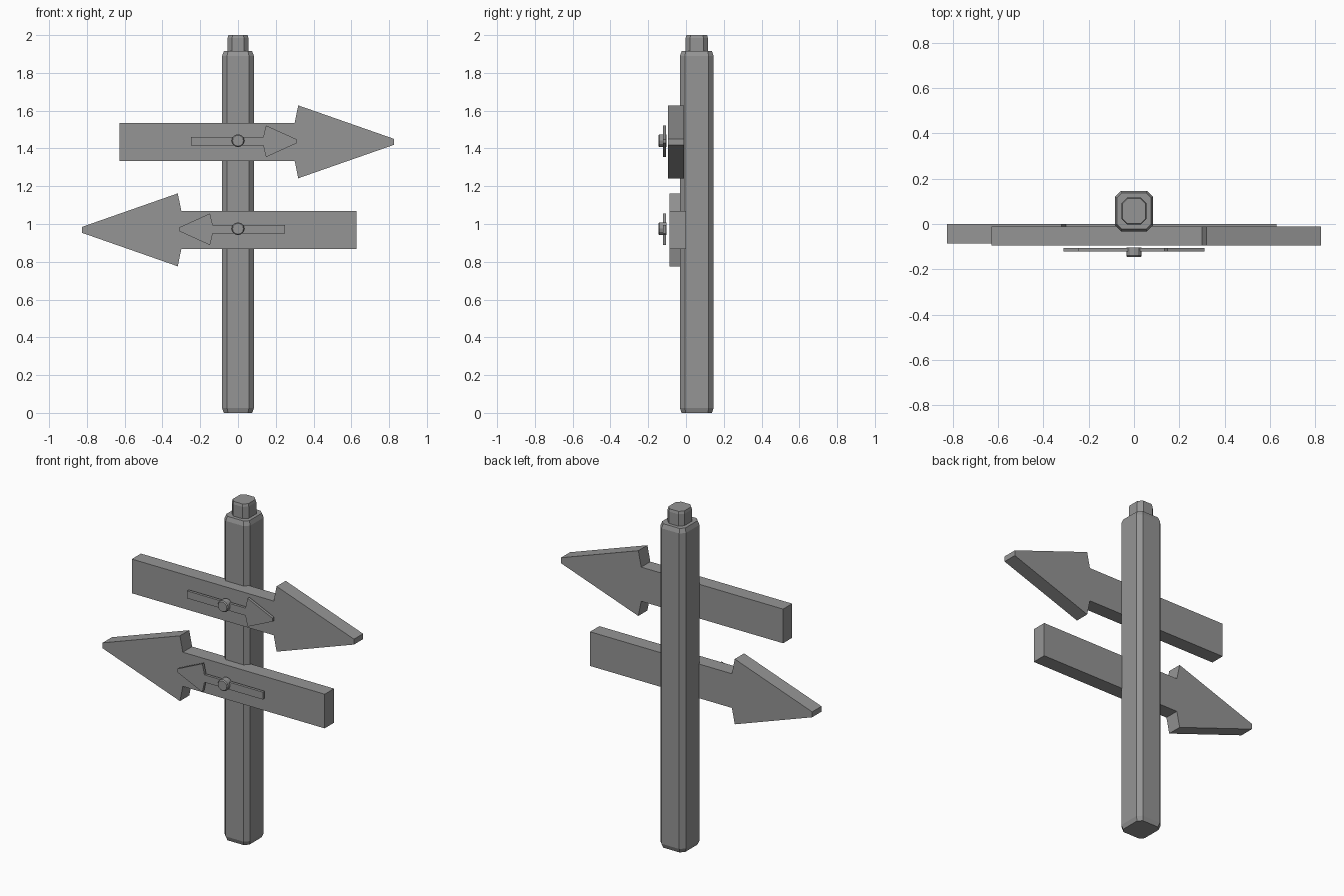
import bpy
import bmesh
import math

if "Cube" in bpy.data.objects:
    bpy.data.objects.remove(bpy.data.objects["Cube"])

grey = bpy.data.materials.new("plain_grey")
grey.diffuse_color = (0.3, 0.3, 0.3, 1)
grey.use_nodes = True
grey.node_tree.nodes["Principled BSDF"].inputs["Base Color"].default_value = grey.diffuse_color


def finish(name, bm):
    bmesh.ops.recalc_face_normals(bm, faces=bm.faces)
    mesh = bpy.data.meshes.new(name)
    bm.to_mesh(mesh)
    bm.free()
    mesh.materials.append(grey)
    obj = bpy.data.objects.new(name, mesh)
    bpy.context.collection.objects.link(obj)
    return obj


def loft(name, rings):
    """Skin equal-length rings of points and cap both ends."""
    bm = bmesh.new()
    loops = [[bm.verts.new(p) for p in ring] for ring in rings]
    for a, b in zip(loops, loops[1:]):
        for i in range(len(a)):
            j = (i + 1) % len(a)
            bm.faces.new((a[i], a[j], b[j], b[i]))
    bm.faces.new(loops[0])
    bm.faces.new(loops[-1])
    return finish(name, bm)


def octagon(hx, hy, cut, cy, z):
    """Rectangle with clipped corners at height z."""
    pts = [(hx, cut - hy), (hx, hy - cut), (hx - cut, hy), (cut - hx, hy),
           (-hx, hy - cut), (-hx, cut - hy), (cut - hx, -hy), (hx - cut, -hy)]
    return [(x, cy + y, z) for x, y in pts]


def arrow(name, side, z, y0, y1, tail, neck, barb, tip, half, barb_half, tip_half):
    """Flat arrow; side is +1 when pointing right and -1 when pointing left."""
    upper = [(tail, half), (neck, half), (barb, barb_half), (tip, tip_half)]
    outline = upper + [(x, -h) for x, h in reversed(upper)]
    return loft(name, [[(side * x, y, z + h) for x, h in outline] for y in (y0, y1)])


# Post with clipped corners and softened ends, topped by a small peg
CY = 0.057
loft("post", [octagon(0.075, 0.08, 0.022, CY, 0),
              octagon(0.084, 0.089, 0.026, CY, 0.025),
              octagon(0.084, 0.089, 0.026, CY, 1.89),
              octagon(0.075, 0.08, 0.022, CY, 1.915)])
loft("post_peg", [octagon(0.055, 0.059, 0.024, CY, 1.91),
                  octagon(0.055, 0.059, 0.024, CY, 1.985),
                  octagon(0.051, 0.055, 0.022, CY, 2.0)])

# Two boards pointing opposite ways, each with a small pointer and a bolt
for label, side, z, y0, y1 in (("upper", 1, 1.435, -0.095, -0.010),
                               ("lower", -1, 0.969, -0.087, 0.0)):
    arrow(label + "_board", side, z, y0, y1,
          -0.628, 0.300, 0.319, 0.825, 0.101, 0.193, 0.016)
    zp = z + 0.003
    arrow(label + "_pointer", side, zp, -0.122, -0.106,
          -0.248, 0.134, 0.148, 0.311, 0.022, 0.084, 0.010)
    bolt = []
    for r, y in ((0.034, -0.103), (0.034, -0.140), (0.029, -0.146)):
        bolt.append([(r * math.cos(math.tau * i / 12), y,
                      zp + 0.003 + r * math.sin(math.tau * i / 12)) for i in range(12)])
    loft(label + "_bolt", bolt)
